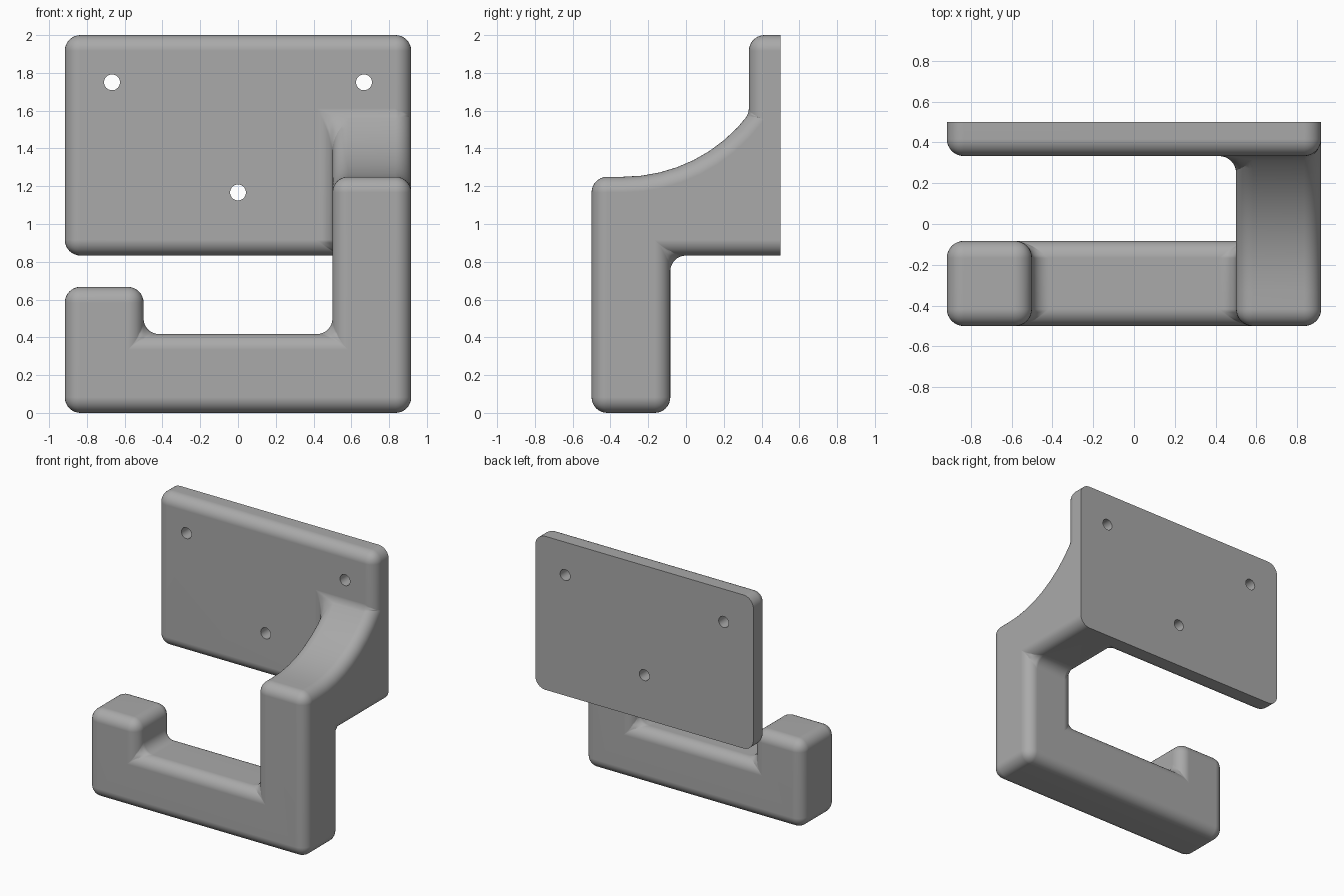
import bpy, bmesh, math

if "Cube" in bpy.data.objects:
    bpy.data.objects.remove(bpy.data.objects["Cube"])

R = 0.083            # fillet radius used everywhere
grey = bpy.data.materials.new("plain grey")
grey.diffuse_color = (0.40, 0.40, 0.40, 1)
grey.use_nodes = True
grey.node_tree.nodes["Principled BSDF"].inputs["Base Color"].default_value = grey.diffuse_color


def extrude(name, profile, axis, lo, hi):
    """Solid from a 2D profile: axis 0 takes (y, z) points, axis 1 takes (x, z)."""
    bm = bmesh.new()
    place = (lambda p, d: (d, p[0], p[1])) if axis == 0 else (lambda p, d: (p[0], d, p[1]))
    rings = [[bm.verts.new(place(p, d)) for p in profile] for d in (lo, hi)]
    n = len(profile)
    for ring in rings:
        bm.faces.new(ring)
    for i in range(n):
        j = (i + 1) % n
        bm.faces.new((rings[0][i], rings[0][j], rings[1][j], rings[1][i]))
    bmesh.ops.recalc_face_normals(bm, faces=bm.faces)
    mesh = bpy.data.meshes.new(name)
    bm.to_mesh(mesh)
    bm.free()
    mesh.materials.append(grey)
    ob = bpy.data.objects.new(name, mesh)
    bpy.context.collection.objects.link(ob)
    return ob


def apply(ob, mod):
    bpy.context.view_layer.objects.active = ob
    bpy.ops.object.modifier_apply(modifier=mod.name)


def boolean(ob, other, operation):
    mod = ob.modifiers.new(operation.lower(), 'BOOLEAN')
    mod.operation, mod.solver, mod.object = operation, 'EXACT', other
    apply(ob, mod)
    bpy.data.objects.remove(other)


def box(x0, x1, z0, z1):
    return [(x0, z0), (x1, z0), (x1, z1), (x0, z1)]


# Upright and arm, with the concave sweep up to the plate
A = 0.8333
sweep = [(-0.333 + A * math.sin(t), 1.25 + A * (1 - math.cos(t)))
         for t in (math.asin(0.8) * i / 8 for i in range(9))]
arm = [(-0.5, 0), (-0.083, 0), (-0.083, 0.833), (0.5, 0.833), (0.5, sweep[-1][1])]
wall_hook = extrude("wall_hook", arm + sweep[::-1] + [(-0.5, 1.25)], 0, 0.5, 0.917)

# Hook bar with its raised tip, and the wall plate
bar = [(-0.917, 0), (0.917, 0), (0.917, 0.417), (-0.5, 0.417), (-0.5, 0.667), (-0.917, 0.667)]
boolean(wall_hook, extrude("bar", bar, 1, -0.5, -0.083), 'UNION')
boolean(wall_hook, extrude("plate", box(-0.917, 0.917, 0.833, 2), 1, 0.333, 0.5), 'UNION')

# Clean the union and mark the edges to round: all but the wall side
bm = bmesh.new()
bm.from_mesh(wall_hook.data)
bmesh.ops.remove_doubles(bm, verts=bm.verts, dist=0.0015)
bmesh.ops.dissolve_limit(bm, angle_limit=math.radians(1), verts=bm.verts, edges=bm.edges)
weight = bm.edges.layers.float.new("bevel_weight_edge")
for e in bm.edges:
    a, b = (v.co for v in e.verts)
    at_wall = a.y > 0.49 and b.y > 0.49
    if not at_wall and e.calc_face_angle(0) > math.radians(20):
        shallow = e.calc_face_angle(0) < math.radians(60)
        e[weight] = 0.35 if shallow else 1.0
bm.to_mesh(wall_hook.data)
bm.free()

# Round the edges
bevel = wall_hook.modifiers.new("rounding", 'BEVEL')
bevel.width, bevel.segments = R, 8
bevel.limit_method = 'WEIGHT'
bevel.use_clamp_overlap = False
apply(wall_hook, bevel)

# Screw holes
for x, z in ((-0.667, 1.75), (0.667, 1.75), (0, 1.167)):
    circle = [(x + 0.042 * math.cos(math.tau * i / 32), z + 0.042 * math.sin(math.tau * i / 32))
              for i in range(32)]
    boolean(wall_hook, extrude("hole", circle, 1, 0.2, 0.6), 'DIFFERENCE')

# Smooth shading with crisp wall side and hole rims
bpy.ops.object.select_all(action='DESELECT')
wall_hook.select_set(True)
bpy.context.view_layer.objects.active = wall_hook
bpy.ops.object.shade_smooth_by_angle(angle=math.radians(30))
normals = wall_hook.modifiers.new("flat faces", 'WEIGHTED_NORMAL')
normals.keep_sharp = True
